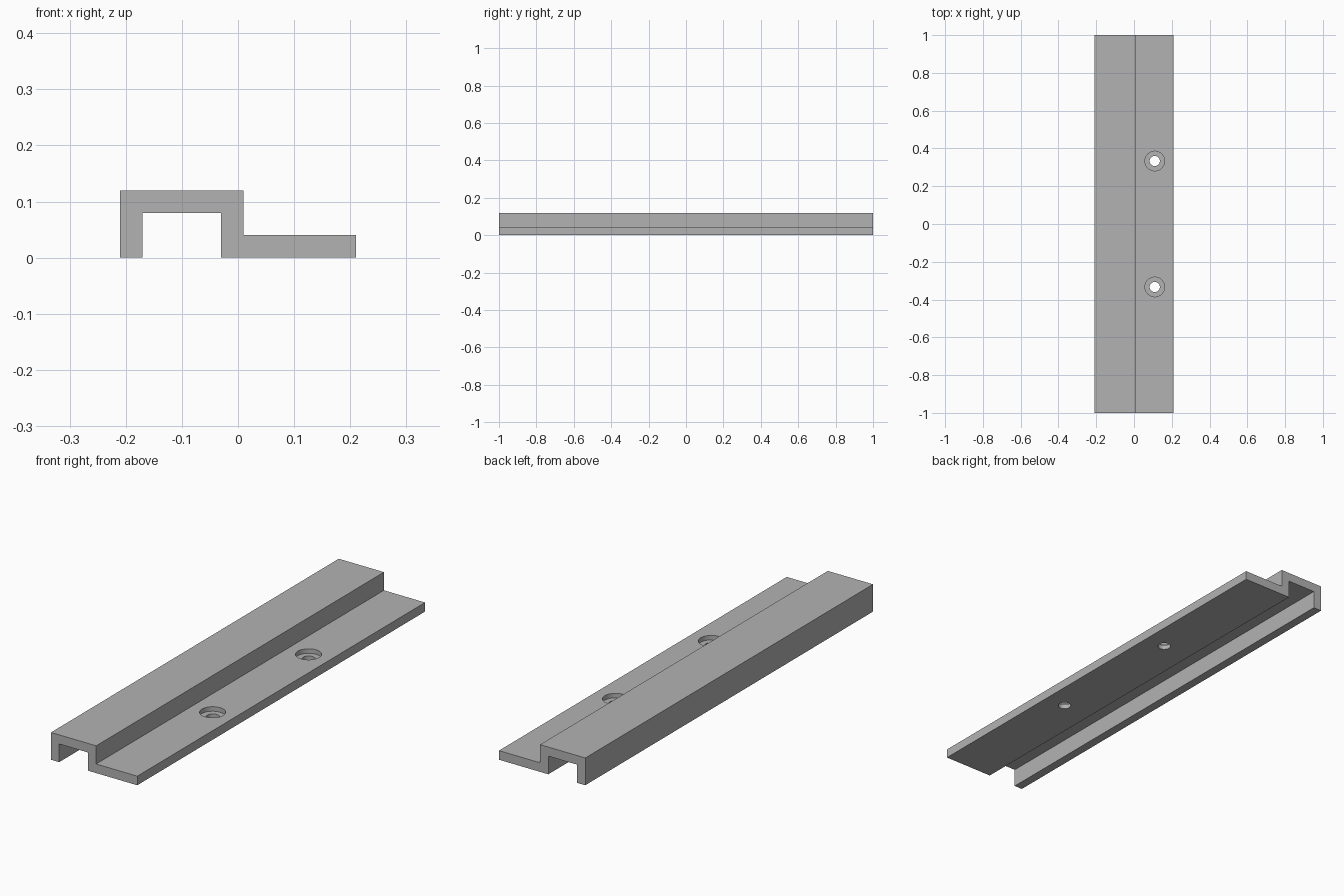
import bpy, bmesh, math

cube = bpy.data.objects.get("Cube")
if cube:
    bpy.data.objects.remove(cube, do_unlink=True)

grey = bpy.data.materials.new("plain grey")
grey.use_nodes = True
COLOUR = (0.45, 0.45, 0.45, 1)
grey.diffuse_color = COLOUR
grey.node_tree.nodes["Principled BSDF"].inputs["Base Color"].default_value = COLOUR

LENGTH = 2.0
FLANGE_TOP = 0.04
HOLE_X, HOLE_Y = 0.11, 1 / 3

# Rail: channel and flange cross-section, extruded along y
profile = [(-0.21, 0), (-0.17, 0), (-0.17, 0.08), (-0.03, 0.08), (-0.03, 0),
           (0.21, 0), (0.21, FLANGE_TOP), (0.01, FLANGE_TOP), (0.01, 0.12), (-0.21, 0.12)]
bm = bmesh.new()
section = bm.faces.new([bm.verts.new((x, -LENGTH / 2, z)) for x, z in profile])
extruded = bmesh.ops.extrude_face_region(bm, geom=[section], use_keep_orig=True)
end_verts = [g for g in extruded["geom"] if isinstance(g, bmesh.types.BMVert)]
bmesh.ops.translate(bm, verts=end_verts, vec=(0, LENGTH, 0))
bmesh.ops.recalc_face_normals(bm, faces=bm.faces)
mesh = bpy.data.meshes.new("mounting_rail")
bm.to_mesh(mesh)
bm.free()
mesh.materials.append(grey)
rail = bpy.data.objects.new("mounting_rail", mesh)
bpy.context.collection.objects.link(rail)
bpy.ops.object.select_all(action="DESELECT")
bpy.context.view_layer.objects.active = rail
rail.select_set(True)


def drill(radius, bottom, top, y):
    """Cut a vertical round hole through the flange."""
    bpy.ops.mesh.primitive_cylinder_add(vertices=48, radius=radius, depth=top - bottom,
                                        location=(HOLE_X, y, (top + bottom) / 2))
    cutter = bpy.context.object
    cutter.name = "hole_cutter"
    cutter.hide_render = True
    cutter.data.materials.append(grey)
    bpy.context.view_layer.objects.active = rail
    cut = rail.modifiers.new("hole", "BOOLEAN")
    cut.operation = "DIFFERENCE"
    cut.solver = "EXACT"
    cut.object = cutter
    bpy.ops.object.modifier_apply(modifier=cut.name)
    bpy.data.objects.remove(cutter, do_unlink=True)


# Two counterbored screw holes
for y in (-HOLE_Y, HOLE_Y):
    drill(0.052, 0.02, 0.06, y)
    drill(0.027, -0.02, 0.06, y)

bpy.ops.object.select_all(action="DESELECT")
rail.select_set(True)
bpy.context.view_layer.objects.active = rail
bpy.ops.object.shade_smooth_by_angle(angle=math.radians(30))
